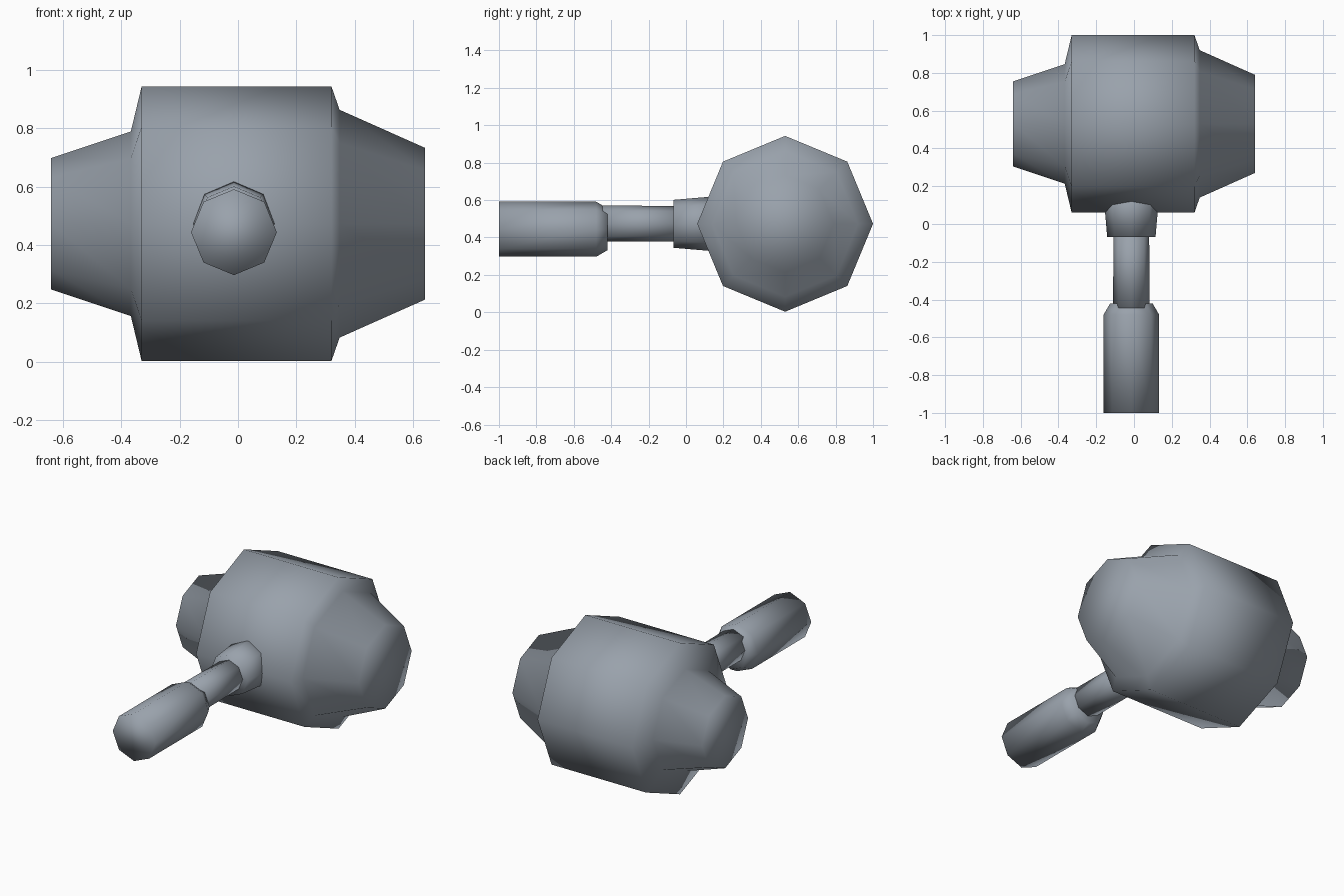
import bpy
import bmesh
import math
from mathutils import Vector

cube = bpy.data.objects.get("Cube")
if cube:
    bpy.data.objects.remove(cube, do_unlink=True)

SIDES = 8

steel = bpy.data.materials.new("blue_grey_steel")
steel.use_nodes = True
colour = (0.32, 0.36, 0.41, 1)
steel.diffuse_color = colour
steel.node_tree.nodes["Principled BSDF"].inputs["Base Color"].default_value = colour


def lathe(name, profile, axis, centre):
    """Eight-sided smooth solid from (distance along axis, radius) pairs."""
    bm = bmesh.new()
    rings = []
    for d, r in profile:
        ring = []
        for i in range(SIDES):
            a = math.tau * i / SIDES
            u, v = r * math.cos(a), r * math.sin(a)
            offset = Vector((d, u, v)) if axis == "x" else Vector((u, d, v))
            ring.append(bm.verts.new(Vector(centre) + offset))
        rings.append(ring)
    for a, b in zip(rings, rings[1:]):
        for i in range(SIDES):
            j = (i + 1) % SIDES
            bm.faces.new((a[i], a[j], b[j], b[i]))
    bm.faces.new(rings[0])
    bm.faces.new(rings[-1])
    bmesh.ops.recalc_face_normals(bm, faces=bm.faces)
    for f in bm.faces:
        f.smooth = True
    mesh = bpy.data.meshes.new(name)
    bm.to_mesh(mesh)
    bm.free()
    mesh.materials.append(steel)
    obj = bpy.data.objects.new(name, mesh)
    bpy.context.collection.objects.link(obj)
    return obj


# Head: narrow end, thick drum, wide end
lathe("hammer_head",
      [(-0.64, 0.225), (-0.367, 0.316), (-0.33, 0.47),
       (0.32, 0.47), (0.348, 0.39), (0.64, 0.26)],
      "x", (0, 0.53, 0.473))

# Collar where the handle enters the head
lathe("collar", [(-0.068, 0.128), (0.2, 0.151)], "y", (-0.014, 0, 0.473))

# Thin shaft
lathe("shaft", [(-0.45, 0.097), (0.0, 0.094)], "y", (-0.014, 0, 0.474))

# Thick grip with a tapered shoulder
lathe("grip", [(-1.0, 0.147), (-0.48, 0.147), (-0.42, 0.112)],
      "y", (-0.014, 0, 0.444))
